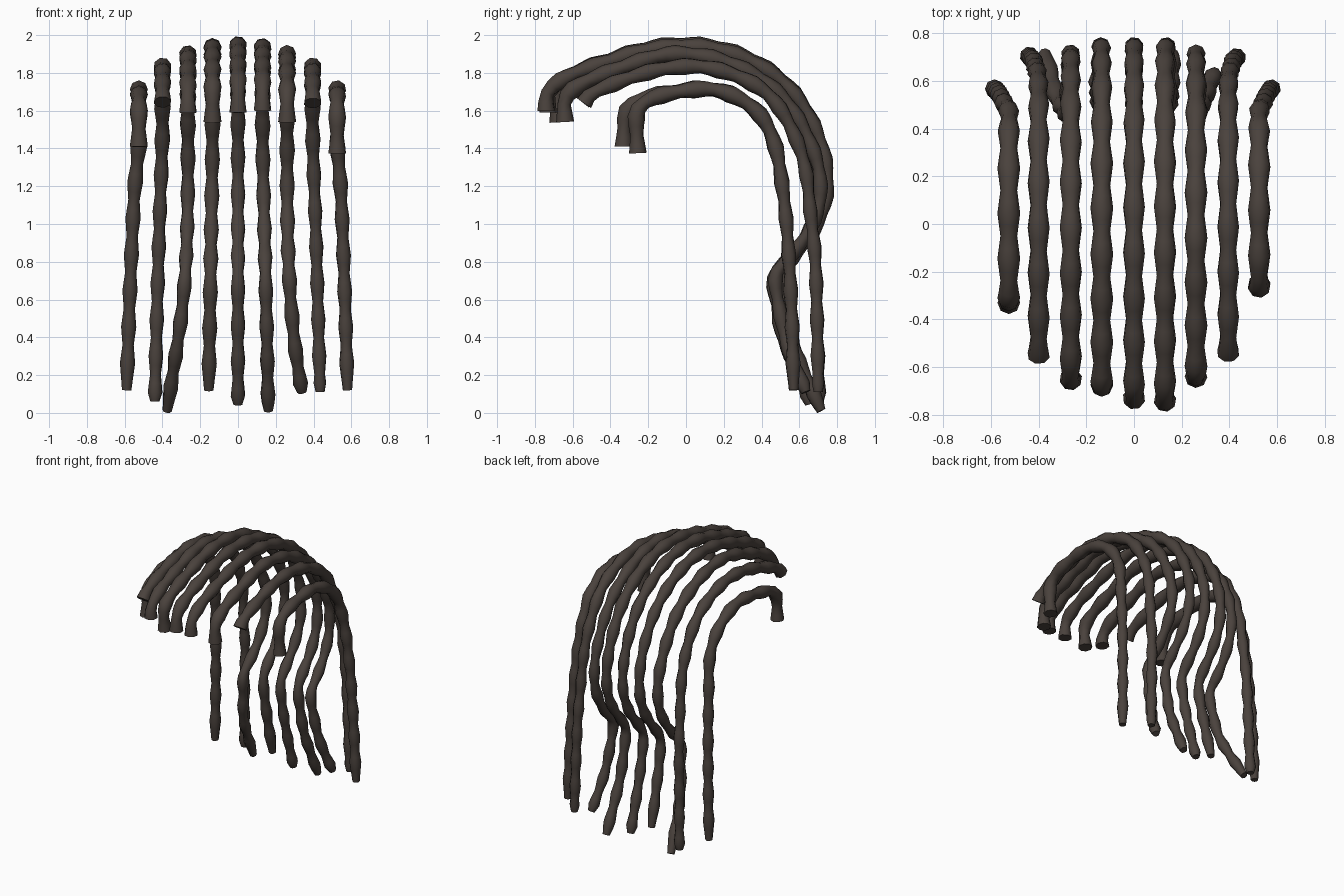
import bpy, bmesh, math
from mathutils import Vector

cube = bpy.data.objects.get("Cube")
if cube:
    bpy.data.objects.remove(cube)

brown = bpy.data.materials.new("dark brown hair")
brown.use_nodes = True
colour = (0.068, 0.054, 0.046, 1)
brown.diffuse_color = colour
bsdf = brown.node_tree.nodes["Principled BSDF"]
bsdf.inputs["Base Color"].default_value = colour
bsdf.inputs["Roughness"].default_value = 0.9

SIDES, STEP, PERIOD = 8, 0.048, 0.192

# Side profiles (y, z) from crown to nape, without the front tip and the tail end
CENTRE = [(-0.715, 1.71), (-0.6, 1.795), (-0.4, 1.87), (-0.2, 1.93), (0, 1.95), (0.2, 1.925),
          (0.4, 1.84), (0.56, 1.71), (0.675, 1.53), (0.742, 1.32), (0.738, 1.12), (0.665, 0.95),
          (0.57, 0.83), (0.465, 0.725), (0.485, 0.55), (0.53, 0.35)]
MIDDLE = [(-0.5, 1.695), (-0.3, 1.775), (-0.1, 1.825), (0.1, 1.83), (0.3, 1.77), (0.45, 1.67),
          (0.56, 1.5), (0.63, 1.3), (0.66, 1.05), (0.685, 0.8), (0.695, 0.45)]
OUTER = [(-0.29, 1.58), (-0.23, 1.65), (-0.1, 1.69), (0.1, 1.715), (0.25, 1.68), (0.39, 1.58),
         (0.47, 1.42), (0.51, 1.2), (0.54, 0.9), (0.56, 0.5)]


def smooth_path(points):
    """Catmull-Rom curve through the points, resampled at even steps."""
    p = [2 * points[0] - points[1]] + points + [2 * points[-1] - points[-2]]
    dense = []
    for i in range(1, len(p) - 2):
        a, b, c, d = p[i - 1:i + 3]
        for k in range(12):
            t = k / 12
            dense.append(0.5 * (2 * b + (c - a) * t + (2 * a - 5 * b + 4 * c - d) * t * t
                                + (3 * b - a - 3 * c + d) * t ** 3))
    dense.append(points[-1])
    total = sum((v - u).length for u, v in zip(dense, dense[1:]))
    count = round(total / STEP)
    path, walked, target = [dense[0]], 0, total / count
    for u, v in zip(dense, dense[1:]):
        seg = (v - u).length
        while seg and walked + seg >= target and len(path) < count:
            path.append(u.lerp(v, (target - walked) / seg))
            target += total / count
        walked += seg
    path.append(dense[-1])
    return path


def make_strand(name, points, phase):
    """Lumpy tube: wide flat front tip, tapering rounded tail end."""
    path = smooth_path(points)
    bm = bmesh.new()
    rings = []
    last = len(path) - 1
    for i, centre in enumerate(path):
        tangent = (path[min(i + 1, last)] - path[max(i - 1, 0)]).normalized()
        side = Vector((1, 0, 0))
        side = (side - tangent * side.dot(tangent)).normalized()
        up = tangent.cross(side)
        base = 0.0415 - 0.0065 * max(0, min(1, (i / last - 0.35) * 4))
        r = base * (1 + 0.15 * math.cos(math.tau * i * STEP / PERIOD))
        if i == last:
            r = 0.025
        ring = []
        for k in range(SIDES):
            a = math.tau * k / SIDES + phase
            ring.append(bm.verts.new(centre + r * (math.cos(a) * side + math.sin(a) * up)))
        rings.append(ring)
    for lower, upper in zip(rings, rings[1:]):
        for k in range(SIDES):
            n = (k + 1) % SIDES
            bm.faces.new((lower[k], lower[n], upper[n], upper[k]))
    bm.faces.new(rings[0])
    bm.faces.new(rings[-1])
    bmesh.ops.recalc_face_normals(bm, faces=bm.faces)
    mesh = bpy.data.meshes.new(name)
    bm.to_mesh(mesh)
    bm.free()
    mesh.materials.append(brown)
    obj = bpy.data.objects.new(name, mesh)
    bpy.context.collection.objects.link(obj)
    bpy.ops.object.select_all(action="DESELECT")
    obj.select_set(True)
    bpy.context.view_layer.objects.active = obj
    bpy.ops.object.shade_smooth_by_angle(angle=math.radians(65))


# name, profile, crown x, tail x, drift power,
# (front scale, back shift, drop, nape shift), front tip, tail end
STRANDS = [
    ("right_outer", OUTER, -0.525, -0.59, 0.6, (1.1, 0, 0, 0), (-0.33, 1.41), (0.57, 0.12)),
    ("right_middle", MIDDLE, -0.4, -0.44, 0.8, (1, 0, 0, 0), (-0.55, 1.645), (0.705, 0.06)),
    ("right_inner", CENTRE, -0.265, -0.375, 3, (0.9, 0.05, 0.05, 0), (-0.65, 1.59), (0.715, 0.012)),
    ("right_centre", CENTRE, -0.135, -0.155, 1, (0.95, 0, 0.01, 0.045), (-0.675, 1.54), (0.63, 0.12)),
    ("middle_centre", CENTRE, 0, 0, 1, (1, 0, 0, 0.04), (-0.73, 1.59), (0.655, 0.045)),
    ("left_centre", CENTRE, 0.13, 0.16, 1, (1.02, 0, 0.01, 0.04), (-0.74, 1.6), (0.715, 0.012)),
    ("left_inner", CENTRE, 0.26, 0.34, 3, (0.89, 0.05, 0.05, 0.01), (-0.64, 1.54), (0.635, 0.11)),
    ("left_middle", MIDDLE, 0.395, 0.435, 0.8, (0.98, 0, 0, 0), (-0.54, 1.64), (0.7, 0.11)),
    ("left_outer", OUTER, 0.525, 0.58, 0.6, (0.9, 0, 0, 0), (-0.255, 1.375), (0.57, 0.12)),
]
for n, (name, profile, x_top, x_end, power, fit, tip, end) in enumerate(STRANDS):
    front, back, drop, nape = fit
    # Back shift and drop fade out towards the tail; the nape shift acts only below the bend
    points = []
    for y, z in profile:
        if y < 0:
            y *= front
        else:
            y += nape if z < 0.8 else -back * min(1, z - 0.5)
        points.append((y, z - drop * min(1, max(0, z - 0.9))))
    path = []
    for y, z in [tip] + points + [end]:
        t = max(0, min(1, (1.4 - z) / 1.3)) if y > 0 else 0
        path.append(Vector((x_top + (x_end - x_top) * t ** power, y, z)))
    make_strand(name + "_hair_strand", path, n * 1.3)
